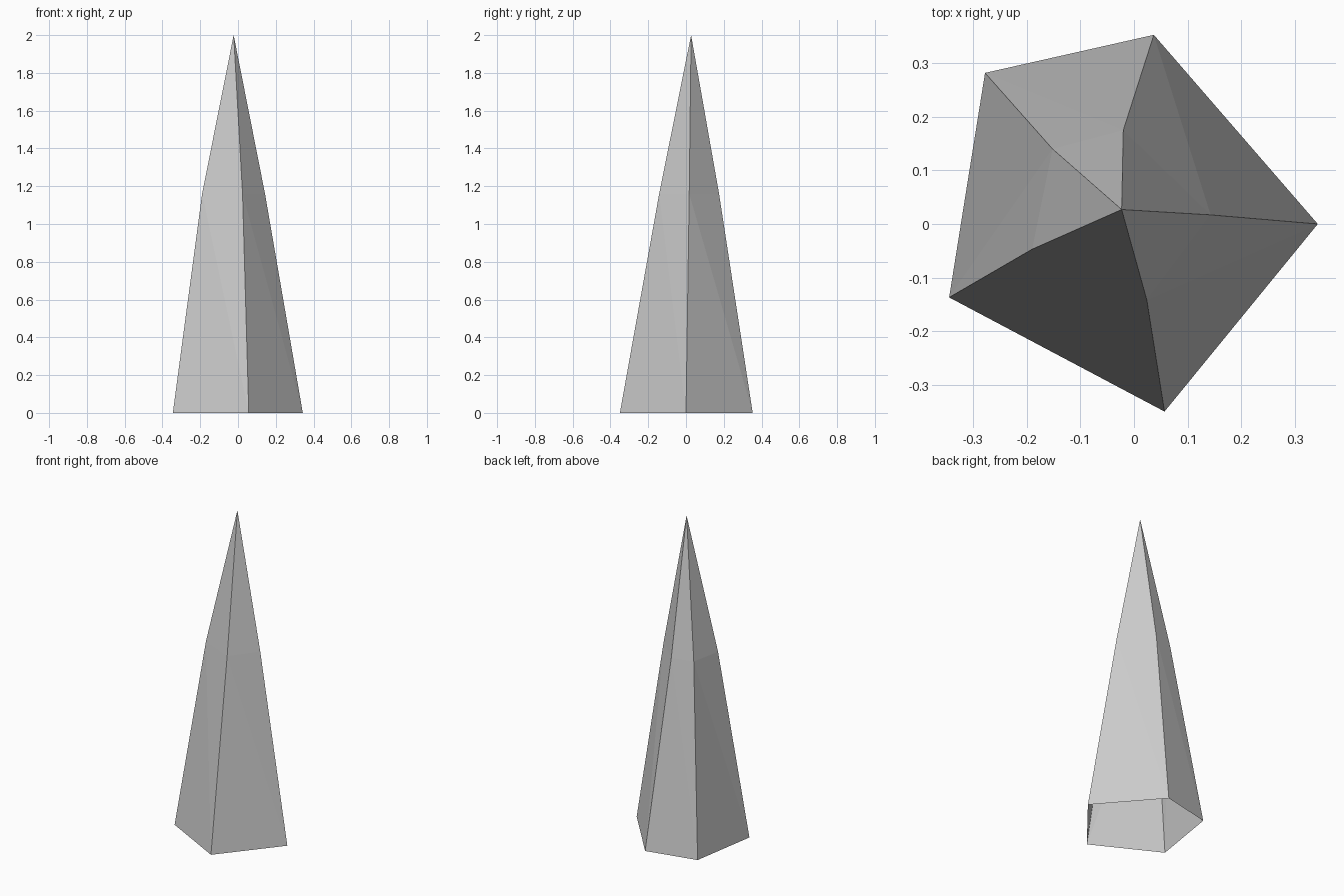
import bpy, bmesh

if "Cube" in bpy.data.objects:
    bpy.data.objects.remove(bpy.data.objects["Cube"])

# Irregular five-sided cross-sections of the spike, plus its tip
BASE = [(0.343, 0.0), (0.037, 0.353), (-0.278, 0.282), (-0.345, -0.137), (0.057, -0.35)]
MID = [(0.143, 0.017), (-0.02, 0.175), (-0.152, 0.14), (-0.19, -0.047), (0.024, -0.142)]
MID_Z = 1.16
TIP = (-0.023, 0.027, 2.0)

bm = bmesh.new()
base = [bm.verts.new((x, y, 0)) for x, y in BASE]
mid = [bm.verts.new((x, y, MID_Z)) for x, y in MID]
tip = bm.verts.new(TIP)

# Tapered sides with an open bottom
for i in range(5):
    j = (i + 1) % 5
    bm.faces.new((base[i], base[j], mid[i]))
    bm.faces.new((mid[i], base[j], mid[j]))
    bm.faces.new((mid[i], mid[j], tip))

mesh = bpy.data.meshes.new("spike")
bm.to_mesh(mesh)
bm.free()
bpy.context.collection.objects.link(bpy.data.objects.new("spike", mesh))
